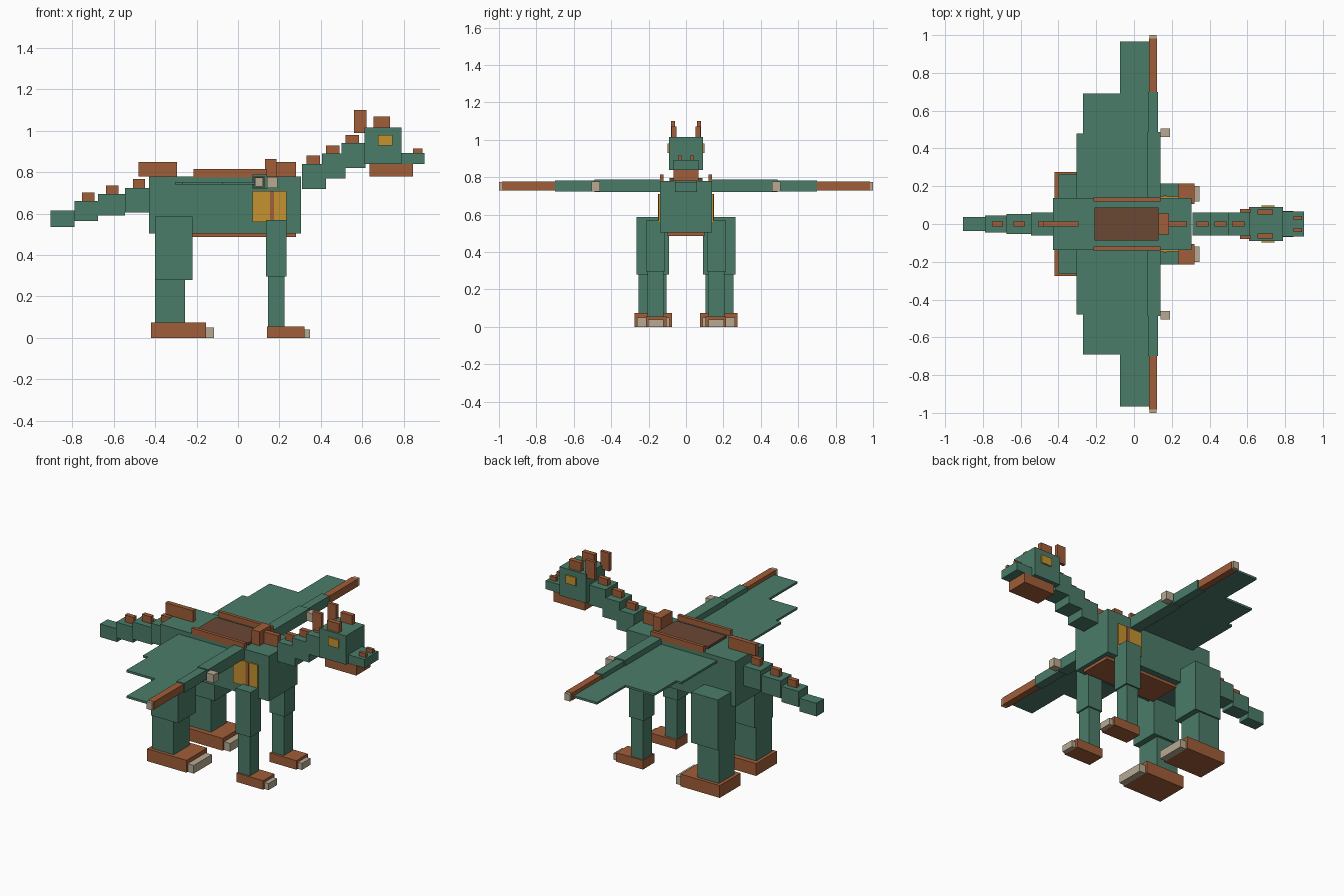
import bpy


def material(name, rgb):
    m = bpy.data.materials.new(name)
    m.diffuse_color = (*rgb, 1)
    return m


GREEN = material("green hide", (0.070, 0.202, 0.140))
RUST = material("rust brown", (0.352, 0.110, 0.041))
LEATHER = material("dark leather", (0.147, 0.065, 0.034))
GOLD = material("gold", (0.552, 0.287, 0.030))
BONE = material("bone", (0.479, 0.402, 0.287))


def box(name, mat, x, y, z):
    """Box from (min, max) ranges on each axis."""
    bpy.ops.mesh.primitive_cube_add(size=1)
    ob = bpy.context.object
    ob.name = name
    for v in ob.data.vertices:
        v.co = [r[0] if c < 0 else r[1] for c, r in zip(v.co, (x, y, z))]
    ob.data.materials.append(mat)
    return ob


def mid(name, mat, x, half, z):
    """Box centred on the body line."""
    return box(name, mat, x, (-half, half), z)


def pair(name, mat, x, y, z):
    """Matching boxes on both sides of the body."""
    box("left_" + name, mat, x, y, z)
    box("right_" + name, mat, x, (-y[1], -y[0]), z)


# Torso, belly and back ridges
mid("body", GREEN, (-0.43, 0.305), 0.138, (0.505, 0.78))
mid("belly_plate", RUST, (-0.22, 0.28), 0.10, (0.487, 0.505))
mid("rump_ridge", RUST, (-0.48, -0.295), 0.014, (0.78, 0.85))
mid("shoulder_ridge", RUST, (0.185, 0.28), 0.014, (0.78, 0.85))

# Saddle
mid("saddle_pad", LEATHER, (-0.21, 0.13), 0.088, (0.78, 0.795))
mid("saddle_pommel", RUST, (0.13, 0.185), 0.055, (0.78, 0.865))
pair("saddle_rail", RUST, (-0.215, 0.14), (0.12, 0.14), (0.775, 0.815))

# Chest side panels with a central strap
pair("side_panel", GOLD, (0.07, 0.235), (0.138, 0.146), (0.56, 0.71))
pair("side_strap", RUST, (0.155, 0.175), (0.146, 0.15), (0.56, 0.71))

# Neck segments, each with a spike
for i in range(3):
    x, z = 0.31 + 0.095 * i, 0.72 + 0.05 * i
    mid(f"neck_{i + 1}", GREEN, (x, x + 0.115), 0.06, (z, z + 0.12))
    mid(f"neck_spike_{i + 1}", RUST, (x + 0.02, x + 0.085), 0.014, (z + 0.12, z + 0.16))

# Tail segments: x range, half width, z range
tail = [
    ((-0.545, -0.43), 0.06, (0.605, 0.725)),
    ((-0.675, -0.545), 0.052, (0.59, 0.695)),
    ((-0.79, -0.675), 0.045, (0.565, 0.66)),
    ((-0.905, -0.79), 0.036, (0.535, 0.615)),
]
for i, (x, half, z) in enumerate(tail):
    mid(f"tail_{i + 1}", GREEN, x, half, z)
    if i < 3:
        x0 = x[0] + 0.037
        mid(f"tail_spike_{i + 1}", RUST, (x0, x0 + 0.06), 0.014, (z[1], z[1] + 0.042))

# Head
mid("head", GREEN, (0.61, 0.79), 0.09, (0.84, 1.015))
mid("snout", GREEN, (0.79, 0.90), 0.066, (0.84, 0.892))
mid("jaw", RUST, (0.635, 0.845), 0.068, (0.78, 0.84))
pair("nostril", RUST, (0.845, 0.89), (0.024, 0.043), (0.892, 0.915))
pair("eye", GOLD, (0.675, 0.745), (0.09, 0.098), (0.93, 0.98))
pair("brow_horn", RUST, (0.655, 0.735), (0.05, 0.078), (1.015, 1.07))
pair("rear_horn", RUST, (0.56, 0.62), (0.06, 0.08), (0.99, 1.10))

# Hind legs
pair("hind_thigh", GREEN, (-0.40, -0.22), (0.09, 0.265), (0.28, 0.587))
pair("hind_shank", GREEN, (-0.40, -0.255), (0.105, 0.255), (0.075, 0.28))
pair("hind_foot", RUST, (-0.42, -0.155), (0.075, 0.275), (0, 0.075))
pair("hind_claw", BONE, (-0.155, -0.115), (0.088, 0.262), (0, 0.05))

# Front legs
pair("front_thigh", GREEN, (0.135, 0.235), (0.112, 0.215), (0.297, 0.57))
pair("front_shank", GREEN, (0.145, 0.225), (0.12, 0.206), (0.055, 0.297))
pair("front_foot", RUST, (0.14, 0.32), (0.105, 0.215), (0, 0.055))
pair("front_claw", BONE, (0.32, 0.347), (0.12, 0.202), (0, 0.04))

# Wing arms, tapering outwards, with claws
pair("wing_arm_inner", GREEN, (0.07, 0.14), (0.138, 0.488), (0.72, 0.788))
pair("wing_arm_middle", GREEN, (0.075, 0.128), (0.488, 0.70), (0.725, 0.782))
pair("wing_arm_outer", RUST, (0.08, 0.122), (0.70, 0.983), (0.73, 0.776))
pair("wing_tip_claw", BONE, (0.083, 0.12), (0.983, 1.0), (0.73, 0.774))
pair("wing_thumb_claw", BONE, (0.14, 0.19), (0.46, 0.505), (0.725, 0.776))

# Wing membranes, stepped towards the tip
pair("membrane_inner", GREEN, (-0.305, 0.07), (0.138, 0.48), (0.74, 0.753))
pair("membrane_middle", GREEN, (-0.27, 0.075), (0.48, 0.69), (0.74, 0.753))
pair("membrane_outer", GREEN, (-0.075, 0.08), (0.69, 0.965), (0.74, 0.753))
